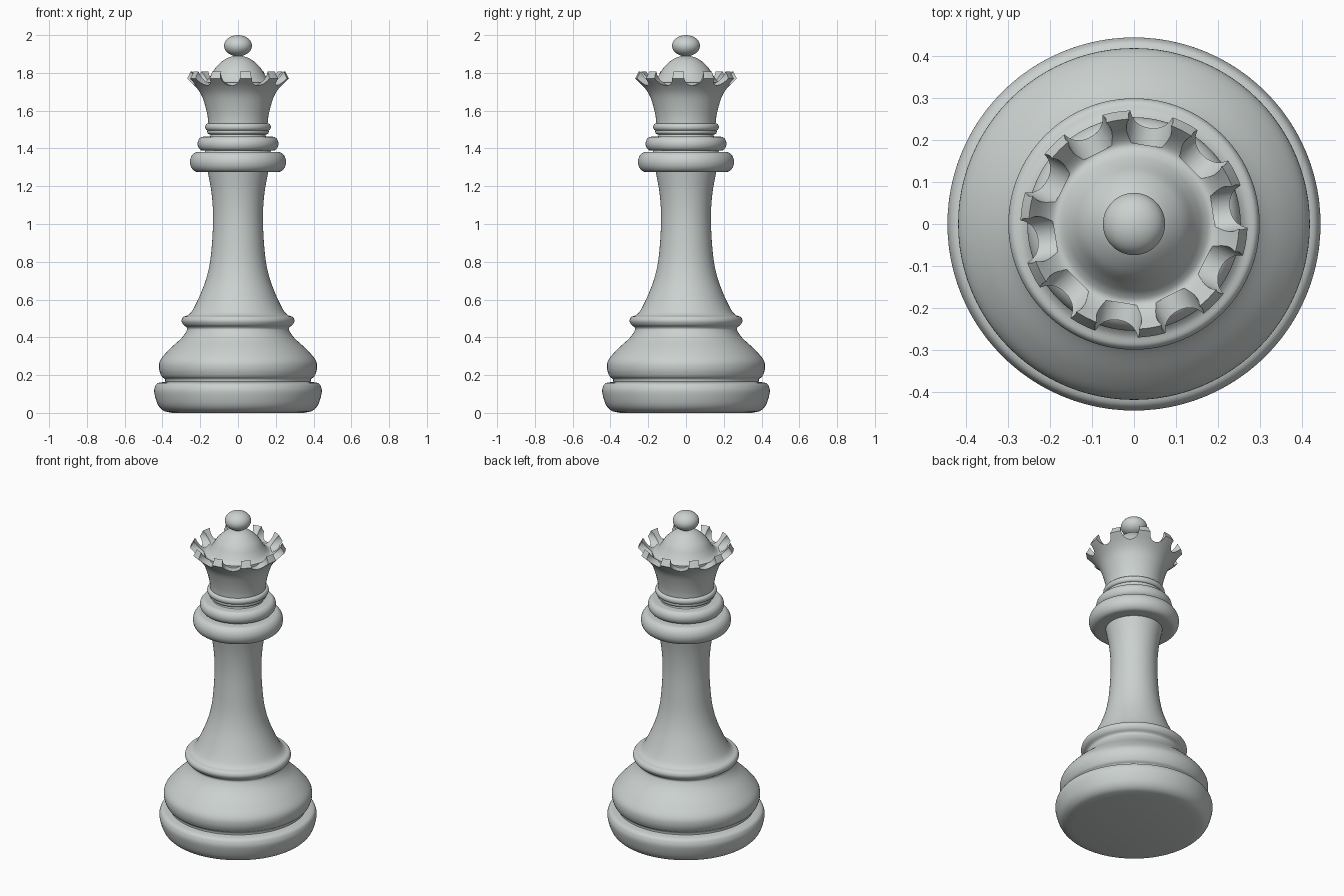
import bpy, bmesh, math
from mathutils import Vector, Matrix

cube = bpy.data.objects.get("Cube")
if cube:
    bpy.data.objects.remove(cube, do_unlink=True)

stone = bpy.data.materials.new("pale_grey")
stone.use_nodes = True
GREY = (0.60, 0.64, 0.63, 1)
stone.diffuse_color = GREY
stone.node_tree.nodes["Principled BSDF"].inputs["Base Color"].default_value = GREY


def spline(points, steps=5):
    """Smooth curve through the points; both ends stay put."""
    p = [Vector(q) for q in points]
    if len(p) == 2:
        return p
    p = [2 * p[0] - p[1]] + p + [2 * p[-1] - p[-2]]
    out = []
    for a, b, c, d in zip(p, p[1:], p[2:], p[3:]):
        for i in range(steps):
            t = i / steps
            out.append(0.5 * (2 * b + (c - a) * t + (2 * a - 5 * b + 4 * c - d) * t ** 2
                              + (3 * b - a - 3 * c + d) * t ** 3))
    return out + [p[-2]]


def finish(name, bm):
    bmesh.ops.recalc_face_normals(bm, faces=bm.faces)
    mesh = bpy.data.meshes.new(name)
    bm.to_mesh(mesh)
    bm.free()
    mesh.materials.append(stone)
    obj = bpy.data.objects.new(name, mesh)
    bpy.context.collection.objects.link(obj)
    return obj


def smooth(obj, angle=40):
    bpy.ops.object.select_all(action='DESELECT')
    obj.select_set(True)
    bpy.context.view_layer.objects.active = obj
    bpy.ops.object.shade_smooth_by_angle(angle=math.radians(angle))


def lathe(name, *curves, sides=96):
    """Turn a chain of smooth (radius, height) curves; corners stay between them."""
    bm = bmesh.new()
    profile = []
    for curve in curves:
        profile += spline(curve)[1 if profile else 0:]
    verts = [bm.verts.new((max(r, 0), 0, z)) for r, z in profile]
    edges = [bm.edges.new(pair) for pair in zip(verts, verts[1:])]
    bmesh.ops.spin(bm, geom=verts + edges, cent=(0, 0, 0), axis=(0, 0, 1),
                   angle=math.tau, steps=sides)
    bmesh.ops.remove_doubles(bm, verts=bm.verts, dist=0.0002)
    return finish(name, bm)


def ring(name, radius, low, high, core):
    """Rounded collar between two heights."""
    mid, h = (low + high) / 2, (high - low) / 2
    bulge = [(radius - h * 0.8 * (1 - math.cos(a)), mid + h * math.sin(a))
             for a in (math.pi * i / 12 for i in range(-6, 7))]
    return lathe(name, [(0, low), (core, low)], [(core, low), bulge[0]],
                 bulge, [bulge[-1], (core, high)], [(core, high), (0, high)])


# Foot and turned body
parts = [
    lathe("foot", [(0, 0), (0.35, 0)],
          [(0.35, 0), (0.395, 0.012), (0.425, 0.045), (0.443, 0.105),
           (0.440, 0.138), (0.425, 0.157), (0.385, 0.165)],
          [(0.385, 0.165), (0, 0.165)]),
    lathe("body", [(0, 0.15), (0.385, 0.15)],
          [(0.385, 0.15), (0.387, 0.178), (0.405, 0.195), (0.418, 0.235), (0.411, 0.28),
           (0.365, 0.335), (0.30, 0.395), (0.272, 0.435), (0.272, 0.452), (0.29, 0.467),
           (0.299, 0.488), (0.29, 0.508), (0.264, 0.518), (0.24, 0.545), (0.205, 0.615),
           (0.17, 0.705), (0.148, 0.80), (0.136, 0.92), (0.132, 1.05), (0.141, 1.17),
           (0.162, 1.285)],
          [(0.162, 1.285), (0, 1.285)]),
    # Collars and neck
    ring("wide_collar", 0.254, 1.275, 1.382, 0.18),
    ring("middle_collar", 0.214, 1.388, 1.462, 0.15),
    lathe("neck", [(0, 1.36), (0.18, 1.36)],
          [(0.18, 1.36), (0.172, 1.39), (0.165, 1.44), (0.145, 1.47), (0.145, 1.54)],
          [(0.145, 1.54), (0, 1.54)]),
    ring("lower_neck_ring", 0.163, 1.475, 1.503, 0.13),
    ring("upper_neck_ring", 0.174, 1.495, 1.532, 0.13),
]

# Crown: flared bowl with a domed centre
crown = lathe("crown", [(0, 1.52), (0.156, 1.52)],
              [(0.156, 1.52), (0.161, 1.57), (0.175, 1.63), (0.195, 1.685),
               (0.225, 1.727), (0.27, 1.77)],
              [(0.27, 1.77), (0.25, 1.808)],
              [(0.25, 1.808), (0.218, 1.768), (0.19, 1.748), (0.168, 1.757), (0.147, 1.783),
               (0.118, 1.828), (0.075, 1.868), (0.035, 1.886), (0, 1.89)])

# Ten round notches leave the crown points
bm = bmesh.new()
for i in range(10):
    turn = Matrix.Rotation(math.radians(9 + 36 * i), 4, 'Z')
    place = turn @ Matrix.Translation((0.285, 0, 1.788)) @ Matrix.Rotation(math.pi / 2, 4, 'Y')
    bmesh.ops.create_cone(bm, cap_ends=True, segments=40, radius1=0.054, radius2=0.054,
                          depth=0.19, matrix=place)
cutter = finish("notch_cutter", bm)
cut = crown.modifiers.new("notches", 'BOOLEAN')
cut.object = cutter
cut.solver = 'EXACT'
bpy.context.view_layer.objects.active = crown
bpy.ops.object.modifier_apply(modifier=cut.name)
bpy.data.objects.remove(cutter, do_unlink=True)
soft = crown.modifiers.new("soft_edges", 'BEVEL')
soft.width, soft.segments, soft.limit_method = 0.005, 2, 'ANGLE'
soft.angle_limit = math.radians(40)
parts.append(crown)

# Finial ball
bm = bmesh.new()
bmesh.ops.create_uvsphere(bm, u_segments=64, v_segments=32, radius=1,
                          matrix=Matrix.Translation((0, 0, 1.944))
                          @ Matrix.Diagonal((0.074, 0.074, 0.056, 1)))
parts.append(finish("finial_ball", bm))

for part in parts:
    smooth(part)
